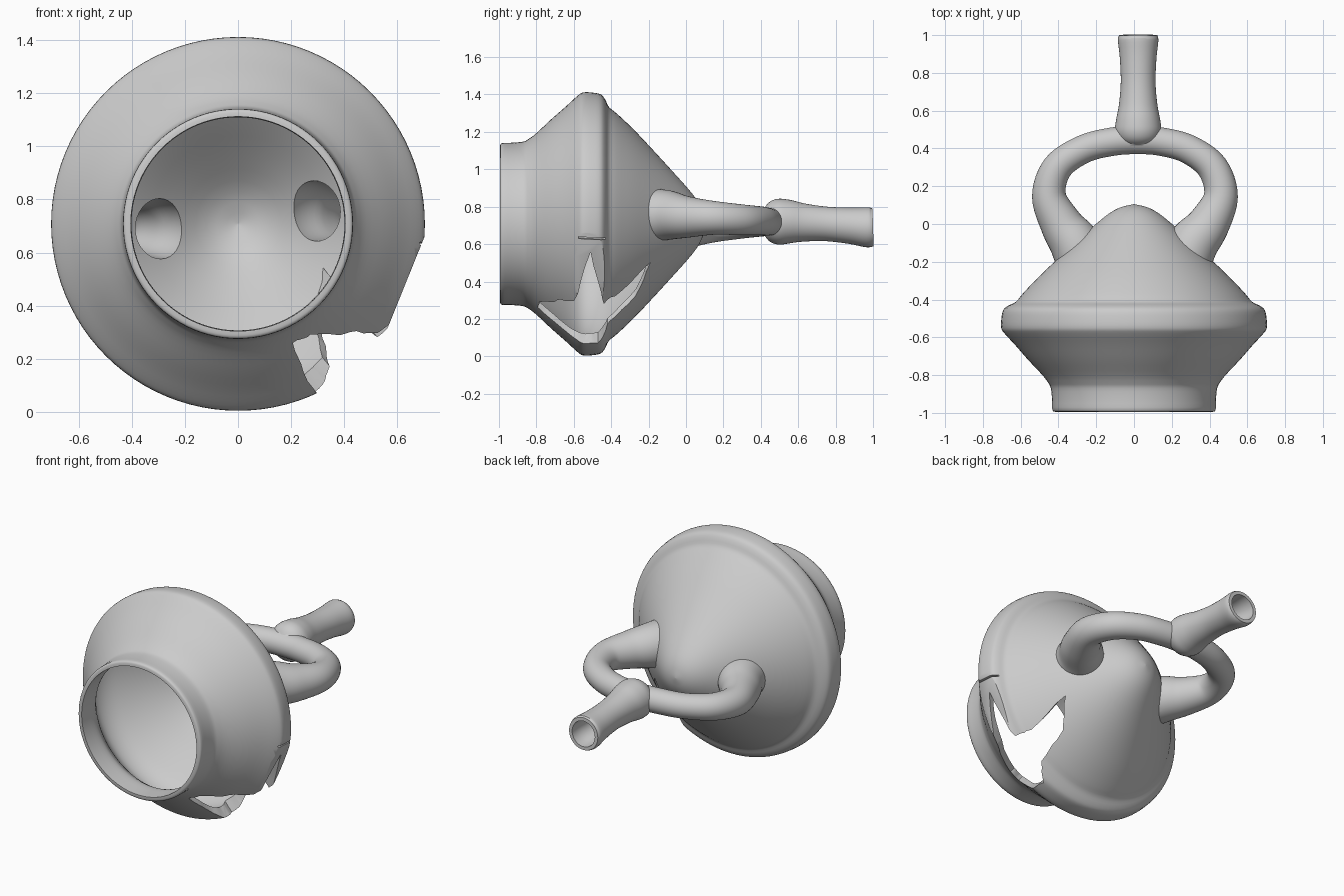
import bpy, bmesh, math, random
from mathutils import Vector

if "Cube" in bpy.data.objects:
    bpy.data.objects.remove(bpy.data.objects["Cube"])

random.seed(4)
CZ = 0.708  # height of the vessel's axis

clay = bpy.data.materials.new("grey clay")
clay.diffuse_color = (0.6, 0.6, 0.6, 1)
clay.use_nodes = True
clay.node_tree.nodes["Principled BSDF"].inputs["Base Color"].default_value = clay.diffuse_color


def make_object(name, bm):
    bmesh.ops.recalc_face_normals(bm, faces=bm.faces[:])
    mesh = bpy.data.meshes.new(name)
    bm.to_mesh(mesh)
    bm.free()
    mesh.materials.append(clay)
    obj = bpy.data.objects.new(name, mesh)
    bpy.context.collection.objects.link(obj)
    return obj


def smooth_path(pts, steps):
    """Catmull-Rom through (x, y, z, radius) points."""
    p = [Vector(q) for q in pts]
    p = [2 * p[0] - p[1]] + p + [2 * p[-1] - p[-2]]
    out = []
    for i in range(1, len(p) - 2):
        a, b, c, d = p[i - 1:i + 3]
        for k in range(steps):
            t = k / steps
            out.append(0.5 * (2 * b + (c - a) * t + (2 * a - 5 * b + 4 * c - d) * t * t
                              + (3 * b - a - 3 * c + d) * t ** 3))
    return out + [p[-2]]


def loft(name, pts, sides, steps, axis=None):
    """Capped round sweep; axis fixes the ring direction for turned shapes."""
    path = smooth_path(pts, steps)
    bm = bmesh.new()
    rings = []
    for i, q in enumerate(path):
        a, b = path[max(i - 1, 0)], path[min(i + 1, len(path) - 1)]
        t = axis or (b - a).to_3d().normalized()
        side = t.cross(Vector((0, 0, 1))).normalized()
        up = side.cross(t)
        c, r = q.to_3d(), max(q[3], 0.003)
        rings.append([bm.verts.new(c + r * (math.cos(w) * side + math.sin(w) * up))
                      for w in (2 * math.pi * k / sides for k in range(sides))])
    for r0, r1 in zip(rings, rings[1:]):
        for k in range(sides):
            j = (k + 1) % sides
            bm.faces.new((r0[k], r0[j], r1[j], r1[k]))
    bm.faces.new(rings[0])
    bm.faces.new(rings[-1])
    return make_object(name, bm)


def turned(name, profile, sides=96, steps=3):
    return loft(name, [(0, y, CZ, r) for r, y in profile], sides, steps, Vector((0, 1, 0)))


def radial_prism(name, angle, outline, d0, d1, rough=0.0):
    """Prism pointing outward at an angle; outline is (along rim, y)."""
    a = math.radians(angle)
    out, tan = Vector((math.cos(a), 0, math.sin(a))), Vector((-math.sin(a), 0, math.cos(a)))
    pts = []
    n = 4 if rough else 1
    for (u0, y0), (u1, y1) in zip(outline, outline[1:] + outline[:1]):
        for k in range(n):
            j = rough if k else 0
            pts.append((u0 + (u1 - u0) * k / n + random.uniform(-j, j),
                        y0 + (y1 - y0) * k / n + random.uniform(-j, j)))
    bm = bmesh.new()
    low, high = ([bm.verts.new(Vector((0, y, CZ)) + d * out + u * tan) for u, y in pts]
                 for d in (d0, d1))
    bm.faces.new(low)
    bm.faces.new(high)
    for k in range(len(pts)):
        j = (k + 1) % len(pts)
        bm.faces.new((low[k], low[j], high[j], high[k]))
    return make_object(name, bm)


def combine(target, tool, operation):
    bpy.context.view_layer.objects.active = target
    mod = target.modifiers.new("combine", 'BOOLEAN')
    mod.operation, mod.solver, mod.object = operation, 'EXACT', tool
    bpy.ops.object.modifier_apply(modifier=mod.name)
    bpy.data.objects.remove(tool)


# Turned body: neck, flared shoulder, flanged rim, cone with rounded tip
vessel = turned("vessel", [
    (0.415, -0.995), (0.432, -0.985), (0.434, -0.93), (0.44, -0.87), (0.455, -0.84), (0.485, -0.80),
    (0.56, -0.72), (0.63, -0.64), (0.685, -0.58), (0.703, -0.55), (0.702, -0.50), (0.692, -0.455),
    (0.665, -0.432), (0.625, -0.412), (0.59, -0.37), (0.51, -0.285), (0.41, -0.19), (0.29, -0.08),
    (0.16, 0.035), (0.08, 0.085), (0.003, 0.105)])
cavity = turned("cavity", [
    (0.408, -1.1), (0.403, -0.95), (0.403, -0.87), (0.42, -0.83), (0.455, -0.78), (0.53, -0.70),
    (0.60, -0.62), (0.635, -0.56), (0.635, -0.50), (0.61, -0.44), (0.56, -0.38), (0.47, -0.29),
    (0.37, -0.20), (0.25, -0.09), (0.12, 0.015), (0.003, 0.06)])

# Stirrup handle, running from the left side of the cone round to the right
handle = [
    (-0.25, -0.24, 0.69, 0.145), (-0.31, -0.11, 0.69, 0.135), (-0.385, 0.0, 0.69, 0.112),
    (-0.45, 0.15, 0.70, 0.09), (-0.405, 0.30, 0.71, 0.08), (-0.27, 0.395, 0.715, 0.075),
    (-0.12, 0.435, 0.72, 0.075), (0.02, 0.445, 0.72, 0.075), (0.15, 0.435, 0.72, 0.075),
    (0.29, 0.395, 0.725, 0.077), (0.415, 0.30, 0.73, 0.082), (0.46, 0.15, 0.74, 0.09),
    (0.395, 0.0, 0.745, 0.112), (0.31, -0.11, 0.755, 0.135), (0.25, -0.24, 0.755, 0.145)]

# Waisted spout rising from the top of the stirrup
spout = [
    (0.022, 0.40, 0.72, 0.04), (0.022, 0.44, 0.72, 0.10), (0.022, 0.49, 0.72, 0.122),
    (0.022, 0.55, 0.72, 0.117), (0.022, 0.63, 0.715, 0.102), (0.022, 0.75, 0.708, 0.092),
    (0.022, 0.88, 0.698, 0.097), (0.022, 0.97, 0.69, 0.107), (0.022, 1.0, 0.69, 0.101)]


def thinner(pts, wall):
    return [(x, y, z, max(r - wall, 0.02)) for x, y, z, r in pts]


combine(vessel, loft("handle", handle, 40, 6), 'UNION')
combine(vessel, loft("spout", spout, 40, 4), 'UNION')

# Hollow the body, the handle and the spout
combine(vessel, cavity, 'DIFFERENCE')
combine(vessel, loft("handle_bore", thinner(handle, 0.025), 32, 5), 'DIFFERENCE')
bore = thinner(spout[1:-1], 0.028) + [(0.022, 1.06, 0.69, 0.08)]
combine(vessel, loft("spout_bore", bore, 32, 3), 'DIFFERENCE')

# Broken-out hole through the lower right rim
hole = [(-0.13, -0.79), (-0.06, -0.785), (0.06, -0.69), (0.137, -0.60), (0.41, -0.51), (0.128, -0.44),
        (0.10, -0.38), (0.14, -0.19), (-0.01, -0.27), (-0.08, -0.42), (-0.19, -0.47), (-0.18, -0.62)]
combine(vessel, radial_prism("hole_cutter", -50, hole, 0.2, 0.95, 0.006), 'DIFFERENCE')

# Chipped-off rim face and the short crack above it
chip = [(-0.3, -0.61), (0.3, -0.61), (0.3, -0.425), (-0.3, -0.425)]
combine(vessel, radial_prism("chip_cutter", -22, chip, 0.67, 0.95), 'DIFFERENCE')
crack = [(-0.006, -0.575), (0.004, -0.575), (-0.004, -0.43), (-0.014, -0.43)]
combine(vessel, radial_prism("crack_cutter", -6, crack, 0.66, 0.95), 'DIFFERENCE')

# Smooth clay surface with crisp broken edges
bpy.ops.object.select_all(action='DESELECT')
vessel.select_set(True)
bpy.context.view_layer.objects.active = vessel
bpy.ops.object.shade_smooth_by_angle(angle=math.radians(42))
